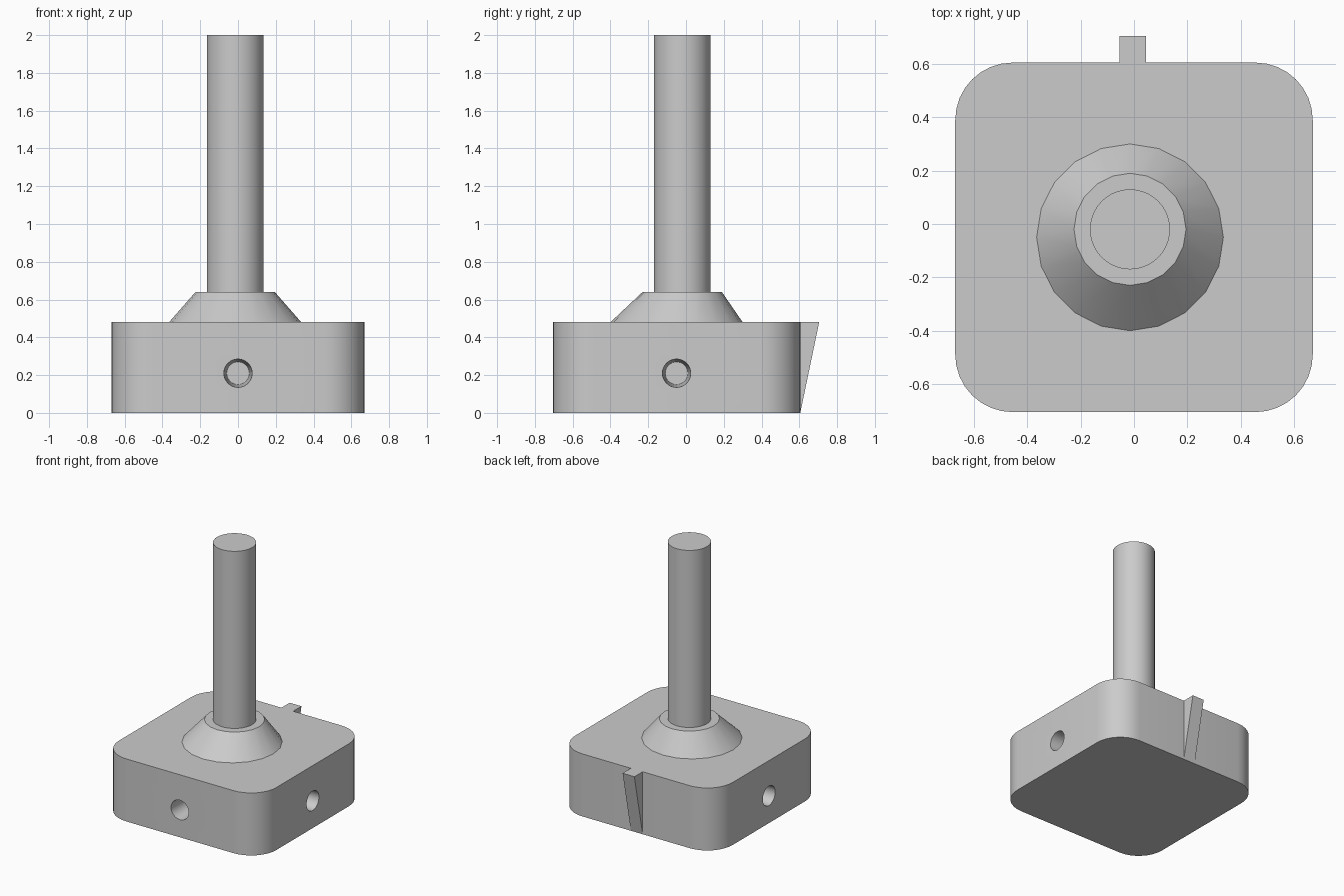
import bpy, bmesh, math
from mathutils import Vector

if "Cube" in bpy.data.objects:
    bpy.data.objects.remove(bpy.data.objects["Cube"])

grey = bpy.data.materials.new("plain grey")
grey.use_nodes = True
grey.diffuse_color = (0.6, 0.6, 0.6, 1)
grey.node_tree.nodes["Principled BSDF"].inputs["Base Color"].default_value = (0.6, 0.6, 0.6, 1)

BASE_TOP = 0.48
CX, CY = -0.015, -0.02


def finish(name, bm):
    bmesh.ops.recalc_face_normals(bm, faces=bm.faces[:])
    mesh = bpy.data.meshes.new(name)
    bm.to_mesh(mesh)
    bm.free()
    mesh.materials.append(grey)
    obj = bpy.data.objects.new(name, mesh)
    bpy.context.collection.objects.link(obj)
    return obj


def smooth(obj):
    bpy.ops.object.select_all(action="DESELECT")
    obj.select_set(True)
    bpy.context.view_layer.objects.active = obj
    bpy.ops.object.shade_smooth_by_angle(angle=math.radians(30))


def loft(name, start, end, r1, r2, sides):
    """Capped frustum between two ring centres, rings square to the main axis."""
    start, end = Vector(start), Vector(end)
    axis = max(range(3), key=lambda i: abs(end[i] - start[i]))
    u, v = [Vector([float(i == k) for i in range(3)]) for k in range(3) if k != axis]
    bm = bmesh.new()
    rings = []
    for centre, r in ((start, r1), (end, r2)):
        angles = [math.tau * i / sides for i in range(sides)]
        rings.append([bm.verts.new(centre + u * r * math.cos(a) + v * r * math.sin(a)) for a in angles])
    low, high = rings
    bm.faces.new(low)
    bm.faces.new(high)
    for i in range(sides):
        j = (i + 1) % sides
        bm.faces.new((low[i], low[j], high[j], high[i]))
    return finish(name, bm)


# Base block with rounded upright corners
bm = bmesh.new()
bmesh.ops.create_cube(bm, size=1)
bmesh.ops.scale(bm, vec=(1.34, 1.31, BASE_TOP), verts=bm.verts)
bmesh.ops.translate(bm, vec=(0, -0.05, BASE_TOP / 2), verts=bm.verts)
upright = [e for e in bm.edges if abs(e.verts[0].co.z - e.verts[1].co.z) > 0.1]
bmesh.ops.bevel(bm, geom=upright, offset=0.215, segments=8, profile=0.5, affect="EDGES")
base = finish("base_block", bm)

# Tapered blind holes in the front and both sides
holes = [((0, -0.705), (0, 1)), ((0.67, -0.05), (-1, 0)), ((-0.67, -0.05), (1, 0))]
for (x, y), (dx, dy) in holes:
    depth, lip, z = 0.3, 0.02, 0.21
    cutter = loft("hole_cutter", (x - dx * lip, y - dy * lip, z),
                  (x + dx * depth, y + dy * depth, z), 0.076, 0.06, 32)
    cutter.hide_render = True
    mod = base.modifiers.new("hole", "BOOLEAN")
    mod.object = cutter
    mod.solver = "EXACT"
    bpy.context.view_layer.objects.active = base
    bpy.ops.object.modifier_apply(modifier=mod.name)
    bpy.data.objects.remove(cutter)
smooth(base)

# Slightly skewed collar and the upright shaft
smooth(loft("collar", (CX, -0.05, BASE_TOP), (CX, CY, 0.64), 0.35, 0.21, 20))
smooth(loft("shaft", (CX, CY, 0.64), (CX, CY, 2), 0.15, 0.15, 40))

# Tapered key on the back face
bm = bmesh.new()
profile = [(0.605, 0), (0.705, BASE_TOP), (0.605, BASE_TOP)]
side = bm.faces.new([bm.verts.new((-0.055, y, z)) for y, z in profile])
out = bmesh.ops.extrude_face_region(bm, geom=[side])
moved = [g for g in out["geom"] if isinstance(g, bmesh.types.BMVert)]
bmesh.ops.translate(bm, vec=(0.1, 0, 0), verts=moved)
finish("back_key", bm)
